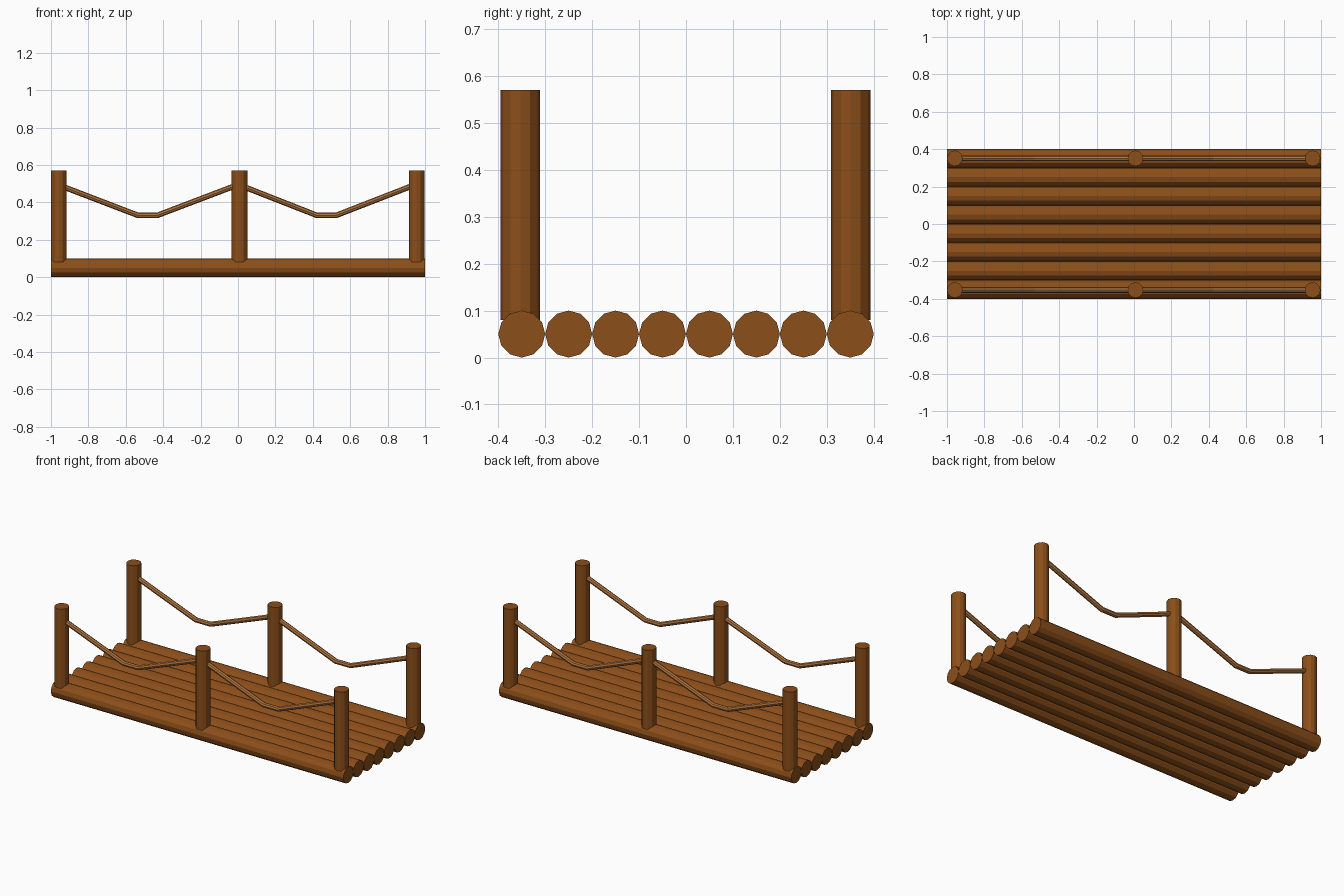
import bpy
from math import pi

if "Cube" in bpy.data.objects:
    bpy.data.objects.remove(bpy.data.objects["Cube"])


def material(name, color):
    m = bpy.data.materials.new(name)
    m.diffuse_color = (*color, 1)
    m.use_nodes = True
    m.node_tree.nodes["Principled BSDF"].inputs["Base Color"].default_value = m.diffuse_color
    return m


wood = material("wood", (0.26, 0.077, 0.010))
rope_mat = material("rope", (0.43, 0.17, 0.045))


def log(name, radius, length, location, rotation=(0, 0, 0)):
    bpy.ops.mesh.primitive_cylinder_add(vertices=12, radius=radius, depth=length,
                                        location=location, rotation=rotation)
    ob = bpy.context.object
    ob.name = name
    ob.data.materials.append(wood)


def rope(name, points):
    cu = bpy.data.curves.new(name, 'CURVE')
    cu.dimensions = '3D'
    cu.bevel_depth = 0.015
    cu.bevel_resolution = 2
    cu.use_fill_caps = True
    sp = cu.splines.new('POLY')
    sp.points.add(len(points) - 1)
    for p, co in zip(sp.points, points):
        p.co = (*co, 1)
    sp.use_smooth = False
    cu.materials.append(rope_mat)
    bpy.context.collection.objects.link(bpy.data.objects.new(name, cu))


# Deck of eight logs laid along x
for i in range(8):
    log(f"deck_log_{i + 1}", 0.05, 2, (0, -0.35 + 0.1 * i, 0.05), (0, pi / 2, 0))

post_x = (-0.958, 0.008, 0.955)
for side, y in (("front", -0.353), ("back", 0.351)):
    # Upright posts
    for i, x in enumerate(post_x):
        log(f"{side}_post_{i + 1}", 0.042, 0.49, (x, y, 0.325))
    # Sagging ropes between neighbouring posts
    for i, (a, b) in enumerate(zip(post_x, post_x[1:])):
        mid = (a + b) / 2 - 0.008
        rope(f"{side}_rope_{i + 1}", [(a + 0.02, y, 0.485), (mid - 0.05, y, 0.33),
                                      (mid + 0.05, y, 0.33), (b - 0.02, y, 0.49)])
